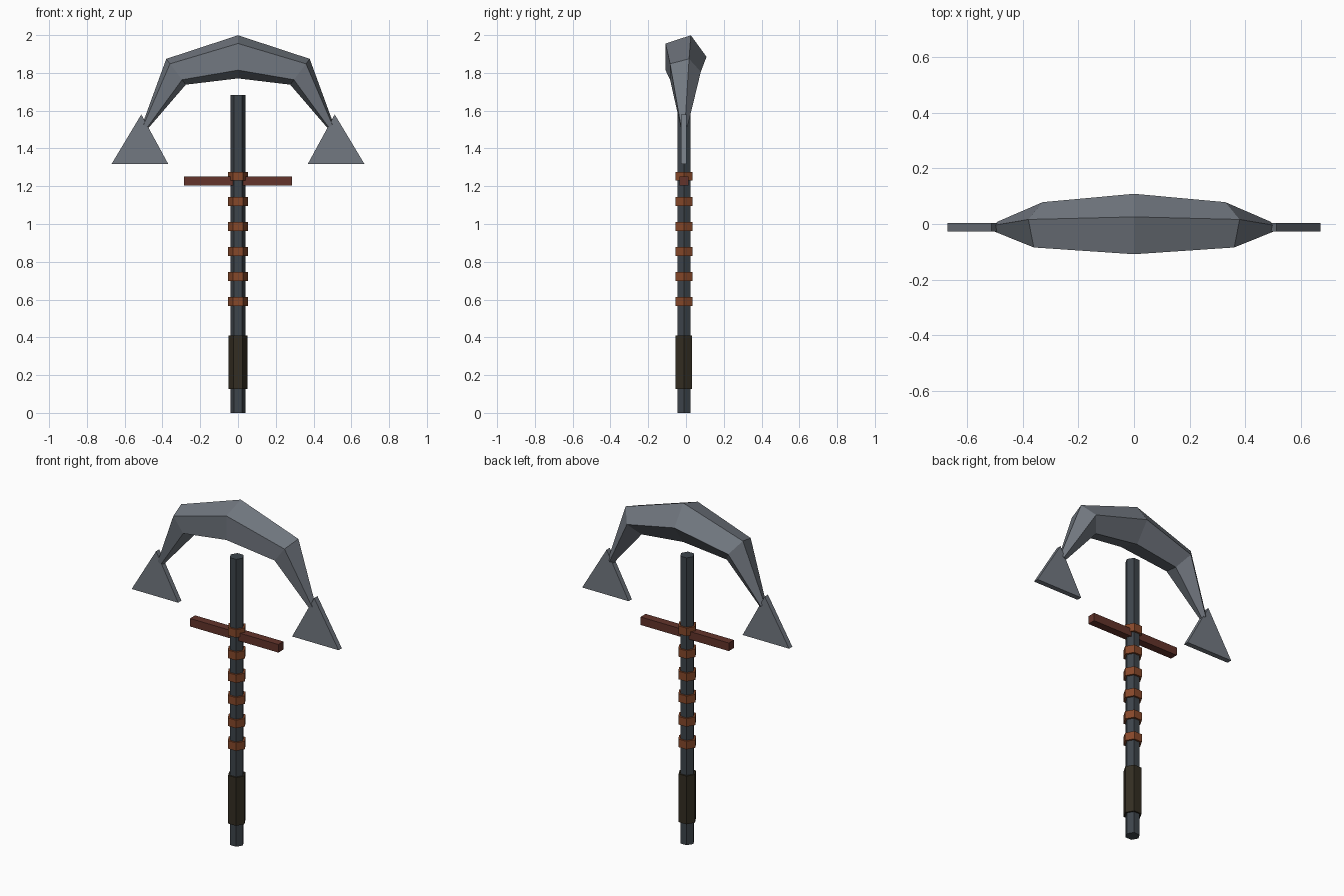
import bpy, bmesh
from math import sin, cos, pi, atan2
from mathutils import Vector

if "Cube" in bpy.data.objects:
    bpy.data.objects.remove(bpy.data.objects["Cube"])

Y0 = -0.0115  # depth of the centre line


def material(name, rgb):
    m = bpy.data.materials.new(name)
    m.diffuse_color = (*rgb, 1)
    m.use_nodes = True
    m.node_tree.nodes["Principled BSDF"].inputs["Base Color"].default_value = m.diffuse_color
    return m


steel = material("steel", (0.17, 0.19, 0.22))
dark_iron = material("dark_iron", (0.048, 0.059, 0.071))
copper = material("copper_binding", (0.24, 0.065, 0.023))
red_wood = material("red_wood", (0.125, 0.034, 0.024))
leather = material("dark_leather", (0.034, 0.027, 0.016))


def loft(name, rings, mat):
    """Skin a list of equal-sided rings and cap both ends."""
    bm = bmesh.new()
    loops = [[bm.verts.new(p) for p in ring] for ring in rings]
    n = len(loops[0])
    for a, b in zip(loops, loops[1:]):
        for i in range(n):
            j = (i + 1) % n
            bm.faces.new((a[i], a[j], b[j], b[i]))
    bm.faces.new(loops[0])
    bm.faces.new(loops[-1])
    bmesh.ops.recalc_face_normals(bm, faces=bm.faces)
    mesh = bpy.data.meshes.new(name)
    bm.to_mesh(mesh)
    bm.free()
    mesh.materials.append(mat)
    ob = bpy.data.objects.new(name, mesh)
    bpy.context.collection.objects.link(ob)
    return ob


def hex_prism(name, radius, z0, z1, mat):
    """Upright six-sided rod with corners pointing left and right."""
    ring = [(radius * cos(i * pi / 3), Y0 + radius * sin(i * pi / 3)) for i in range(6)]
    return loft(name, [[(x, y, z) for x, y in ring] for z in (z0, z1)], mat)


# Shaft, grip and bindings
hex_prism("shaft", 0.04, 0, 1.682, dark_iron)
hex_prism("grip", 0.05, 0.127, 0.409, leather)
for i in range(6):
    z = 0.59 + i * 0.1325
    hex_prism(f"binding_{i + 1}", 0.052, z - 0.0235, z + 0.0235, copper)

# Crossbar
h = 0.0235
square = [(-h, -h), (h, -h), (h, h), (-h, h)]
loft("crossbar", [[(x, Y0 + a, 1.227 + b) for a, b in square] for x in (-0.286, 0.286)], red_wood)

# Curved head: pentagon section swept along an arch, tapering to both tips
half = [(0.49, 1.518, 0.02), (0.328, 1.806, 0.09)]
path = [(-x, z, r) for x, z, r in half] + [(0, 1.885, 0.12)] + half[::-1]
rings = []
for i, (x, z, r) in enumerate(path):
    here = Vector((x, z))
    dirs = []
    if i > 0:
        dirs.append((here - Vector(path[i - 1][:2])).normalized())
    if i < len(path) - 1:
        dirs.append((Vector(path[i + 1][:2]) - here).normalized())
    t = sum(dirs, Vector((0, 0))).normalized()
    nx, nz = -t.y, t.x
    ring = []
    for k in range(5):
        a = k * 2 * pi / 5
        ring.append((x + nx * r * sin(a), Y0 + r * cos(a), z + nz * r * sin(a)))
    rings.append(ring)
loft("arched_head", rings, steel)

# Flat triangular points hanging from the tips
for side, s in (("left", -1), ("right", 1)):
    tri = [(0.369, 1.317), (0.67, 1.317), (0.512, 1.58)]
    loft(f"{side}_point", [[(s * x, Y0 + d, z) for x, z in tri] for d in (-0.015, 0.015)], steel)
